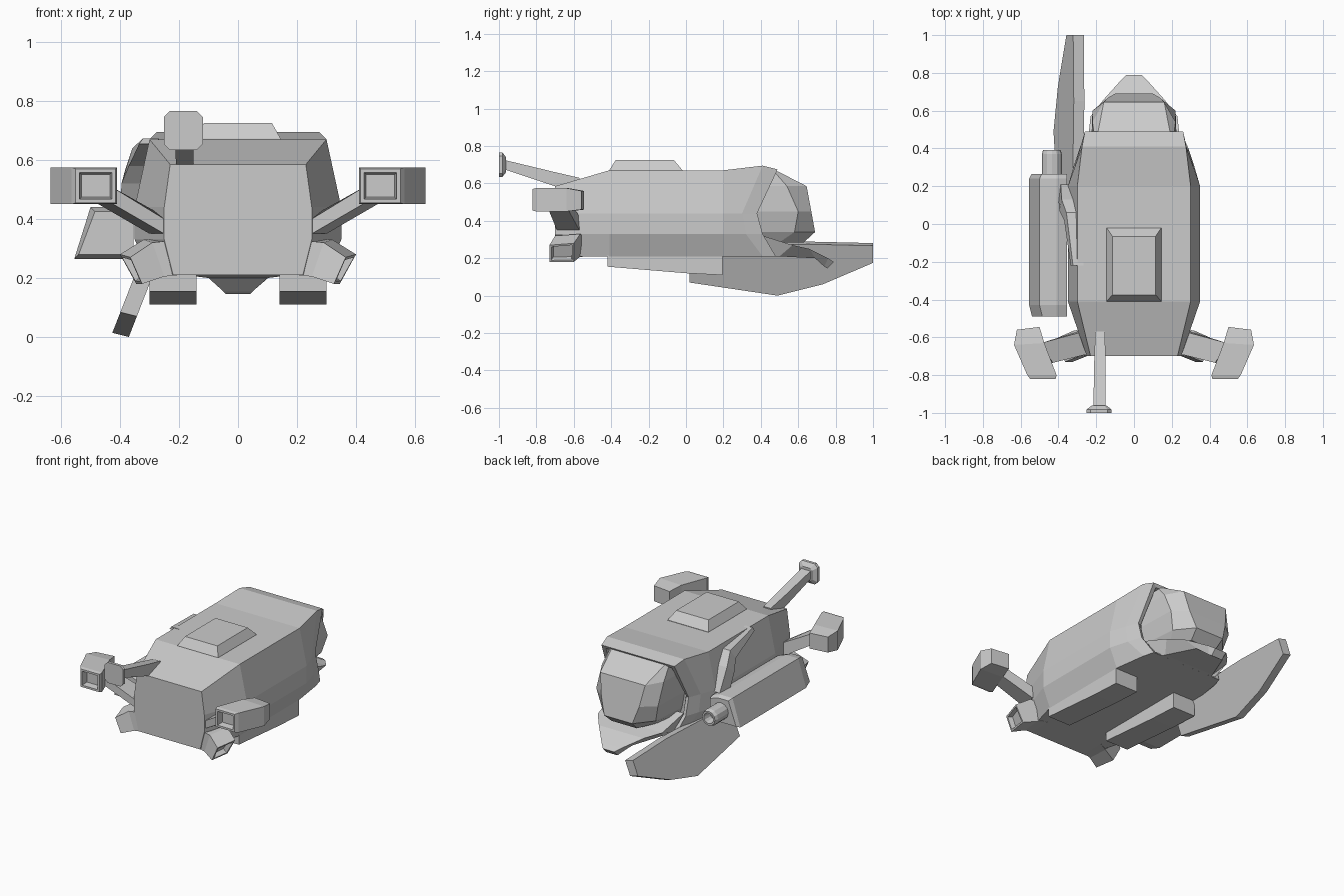
import bpy, bmesh, math
from mathutils import Vector


def loft(name, rings, mirror=False, recess=None, inset=0.02, depth=0.04):
    """Skin closed rings of points; recess hollows the first (0) or last (1) cap."""
    bm = bmesh.new()
    vs = [[bm.verts.new(p) for p in r] for r in rings]
    n = len(rings[0])
    for a, b in zip(vs, vs[1:]):
        for i in range(n):
            j = (i + 1) % n
            bm.faces.new((a[i], a[j], b[j], b[i]))
    caps = [bm.faces.new(vs[0]), bm.faces.new(vs[-1])]
    bmesh.ops.recalc_face_normals(bm, faces=bm.faces[:])
    if recess is not None:
        f = caps[recess]
        bmesh.ops.inset_individual(bm, faces=[f], thickness=inset, depth=0)
        bmesh.ops.inset_individual(bm, faces=[f], thickness=inset * 0.5, depth=-depth)
    me = bpy.data.meshes.new(name)
    bm.to_mesh(me)
    bm.free()
    ob = bpy.data.objects.new(name, me)
    bpy.context.collection.objects.link(ob)
    if mirror:
        ob.modifiers.new("mirror", 'MIRROR').use_mirror_merge = False
    return ob


def sym(half):
    """Complete a ring from its +x half."""
    return half + [(-x, y, z) for x, y, z in reversed(half)]


def rect_xy(x0, x1, y0, y1, z):
    return [(x0, y0, z), (x1, y0, z), (x1, y1, z), (x0, y1, z)]


def rect_xz(x0, x1, z0, z1, y):
    return [(x0, y, z0), (x1, y, z0), (x1, y, z1), (x0, y, z1)]


# Main hull, closed by a set-back wall inside the notched rim
loft("hull", [sym(h) for h in (
    [(.23, -.70, .585), (.25, -.70, .44), (.25, -.70, .33), (.22, -.70, .21)],
    [(.30, -.41, .67), (.35, -.41, .44), (.35, -.41, .33), (.30, -.41, .21)],
    [(.30, .20, .67), (.35, .20, .44), (.35, .20, .33), (.30, .20, .21)],
    [(.275, .41, .695), (.315, .30, .44), (.315, .32, .33), (.27, .41, .21)],
    [(.26, .49, .675), (.285, .38, .44), (.285, .41, .33), (.25, .48, .21)],
    [(.235, .48, .655), (.26, .37, .44), (.26, .40, .33), (.23, .47, .225)],
    [(.22, .34, .64), (.24, .34, .44), (.24, .34, .33), (.21, .34, .23)])])

# Roof hatch
loft("roof_hatch", [rect_xy(-.145, .145, -.41, -.02, .66),
                    rect_xy(-.145, .145, -.41, -.02, .672),
                    rect_xy(-.115, .115, -.375, -.065, .725)])

# Faceted canopy, horizontal rings
loft("canopy", [sym([(xb, .33, z), (xm, ym, z), (xf, yf, z)])
                for xb, xm, ym, xf, yf, z in (
                    (.22, .21, .47, .19, .49, .665),
                    (.23, .22, .54, .16, .645, .585),
                    (.23, .22, .60, .135, .67, .45),
                    (.21, .19, .58, .10, .69, .34),
                    (.19, .15, .50, .09, .63, .285))])

# Chin below the canopy
loft("chin", [sym([(xt, yt, zt), (xb, yb, zb)]) for xt, yt, zt, xb, yb, zb in (
    (.25, .38, .33, .24, .38, .212),
    (.23, .57, .27, .18, .50, .21),
    (.16, .66, .25, .10, .69, .20),
    (.07, .76, .20, .05, .74, .155),
    (.04, .79, .18, .04, .755, .145))])

# Landing skids
loft("skid", [rect_xz(.14, .30, .155, .22, -.42),
              rect_xz(.14, .30, .12, .22, .0),
              rect_xz(.14, .30, .11, .22, .195)], mirror=True)

# Upper thrusters with hollow fronts, and their arms
loft("upper_thruster", [
    [(.415, -.82, z0), (.55, -.82, z0), (.55, -.82, z1), (.415, -.82, z1)]
    if k == 0 else
    [(xi, yi, z0), (xo, yo, z0), (xo, yo, z1), (xi, yi, z1)]
    for k, (xi, yi, xo, yo, z0, z1) in enumerate((
        (0, 0, 0, 0, .455, .57),
        (.41, -.80, .565, -.80, .45, .575),
        (.475, -.63, .635, -.64, .45, .575),
        (.50, -.545, .62, -.56, .46, .56)))], mirror=True, recess=0, inset=.018)
loft("thruster_arm", [
    [(.22, -.68, .36), (.22, -.55, .36), (.22, -.55, .46), (.22, -.68, .46)],
    [(.25, -.69, .35), (.30, -.57, .35), (.27, -.57, .42), (.25, -.69, .40)],
    [(.44, -.735, .46), (.49, -.63, .46), (.49, -.63, .53), (.43, -.735, .51)]],
    mirror=True)

# Lower corner nozzles
loft("lower_nozzle", [
    [(.20, -.69, .21), (.20, -.54, .21), (.20, -.54, .33), (.20, -.69, .33)],
    [(.25, -.70, .205), (.26, -.57, .205), (.32, -.565, .33), (.29, -.70, .32)],
    [(.325, -.73, .18), (.345, -.60, .18), (.40, -.60, .28), (.365, -.73, .27)]],
    mirror=True, recess=1, inset=.015, depth=.03)

# Side pod on the left
def pod(y, d):
    return [(-.50 + d, y, .44 - d), (-.41, y, .44 - d), (-.355, y, .42 - d),
            (-.355, y, .265 + d), (-.555 + d, y, .265 + d)]
loft("side_pod", [pod(-.49, .015), pod(-.43, 0), pod(.24, 0), pod(.265, .012)])

# Hollow pod nozzle
def circle(y, r):
    return [(-.435 + r * math.cos(t * math.pi / 6), y, .35 + r * math.sin(t * math.pi / 6))
            for t in range(12)]
loft("pod_nozzle", [circle(.25, .053), circle(.37, .053), circle(.392, .046)],
     recess=1, inset=.012, depth=.06)

# Bent bracket from the hull side down to the pod
loft("pod_bracket", [[(x0, y0, z0), (x1, y0, z0), (x1 + .012, y1, z1), (x0 + .012, y1, z1)]
                     for x0, x1, y0, z0, y1, z1 in (
                         (-.335, -.28, -.22, .655, -.22, .672),
                         (-.37, -.29, .02, .58, .06, .64),
                         (-.395, -.32, .07, .52, .13, .565),
                         (-.40, -.33, .13, .41, .21, .43))])

# Leaning blade under the left side: side outline given thickness
outline = [(.02, .075), (.49, .005), (.73, .065), (1.0, .18), (1.0, .272), (.65, .28), (.02, .26)]
loft("blade", [[(-.40 + .39 * z + s * .028, y, z + s * -.007) for y, z in outline]
               for s in (-1, 1)]).location.z = .002

# Antenna arm and its octagonal dish
loft("antenna_arm", [rect_xz(-.205, -.155, .54, .63, -.57),
                     rect_xz(-.21, -.15, .585, .66, -.70),
                     rect_xz(-.215, -.15, .675, .725, -.97)])

def octagon(y, w, c):
    pts = [(w, w - c), (w - c, w), (c - w, w), (-w, w - c),
           (-w, c - w), (c - w, -w), (w - c, -w), (w, c - w)]
    return [(-.185 + x, y, .70 + z) for x, z in pts]
loft("antenna_dish", [octagon(-1.0, .066, .02), octagon(-.982, .066, .02),
                      octagon(-.962, .04, .012)])
